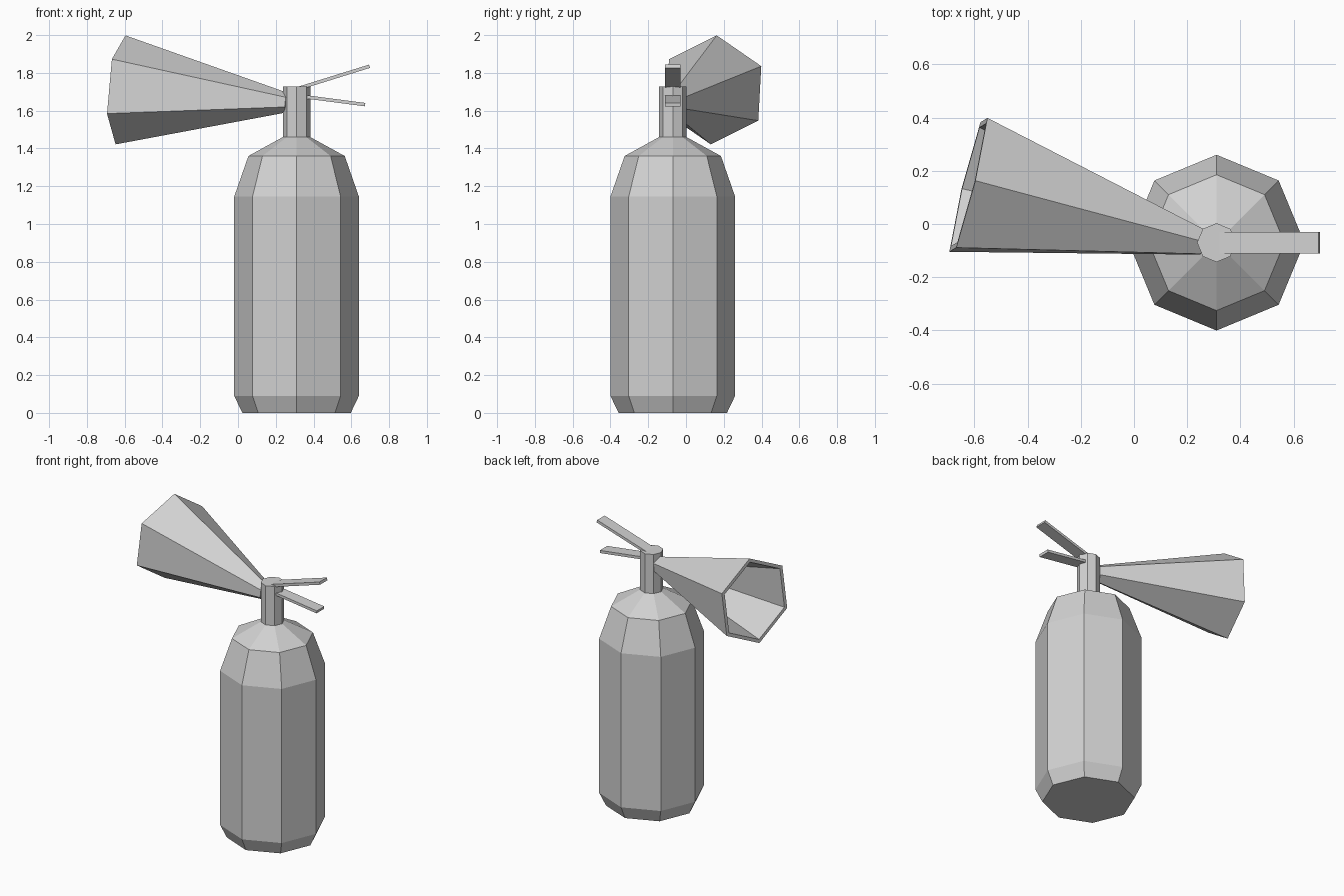
import bpy
import bmesh
from math import cos, sin, tau
from mathutils import Vector

default_cube = bpy.data.objects.get("Cube")
if default_cube:
    bpy.data.objects.remove(default_cube, do_unlink=True)

# Single material
grey = bpy.data.materials.new("light_grey")
grey.use_nodes = True
colour = (0.64, 0.64, 0.64, 1)
grey.diffuse_color = colour
grey.node_tree.nodes["Principled BSDF"].inputs["Base Color"].default_value = colour


def loft(name, rings, sides, u, v):
    """Skin a stack of regular polygons given as (centre, radius), capped at both ends."""
    bm = bmesh.new()
    loops = []
    for centre, radius in rings:
        angles = [tau * k / sides for k in range(sides)]
        loops.append([bm.verts.new(Vector(centre) + radius * (u * cos(a) + v * sin(a)))
                      for a in angles])
    for low, high in zip(loops, loops[1:]):
        for k in range(sides):
            n = (k + 1) % sides
            bm.faces.new((low[k], low[n], high[n], high[k]))
    bm.faces.new(loops[0][::-1])
    bm.faces.new(loops[-1])
    bmesh.ops.recalc_face_normals(bm, faces=bm.faces)
    mesh = bpy.data.meshes.new(name)
    bm.to_mesh(mesh)
    bm.free()
    mesh.materials.append(grey)
    obj = bpy.data.objects.new(name, mesh)
    bpy.context.collection.objects.link(obj)
    return obj


X, Y, Z = Vector((1, 0, 0)), Vector((0, 1, 0)), Vector((0, 0, 1))
CX, CY = 0.31, -0.07


def upright(name, profile):
    """Eight-sided upright body from (height, radius) pairs."""
    return loft(name, [((CX, CY, z), r) for z, r in profile], 8, X, Y)


# Tank with chamfered base and sloping shoulders, and the valve neck
upright("tank", [(0, 0.287), (0.09, 0.33), (1.145, 0.33), (1.36, 0.255), (1.46, 0.073)])
upright("valve_neck", [(1.45, 0.073), (1.728, 0.073)])

# Hollow six-sided horn, flaring away from the neck
throat = Vector((0.26, -0.07, 1.642))
mouth = Vector((-0.622, 0.147, 1.71))
axis = (mouth - throat).normalized()
up = Vector((0.11, 0.05, 1))
up = (up - axis * up.dot(axis)).normalized()
side = axis.cross(up)
loft("horn", [(throat, 0.052), (mouth, 0.29), (mouth, 0.265),
              (throat + axis * 0.02, 0.03)], 6, up, side)


# Flat bars for the two levers
def lever(name, start, end, width=0.08, thickness=0.018):
    a, b = (Vector((x, CY, z)) for x, z in (start, end))
    along = (b - a).normalized()
    across = along.cross(Y) * thickness / 2
    bm = bmesh.new()
    corners = [p + s * across for p, s in ((a, -1), (b, -1), (b, 1), (a, 1))]
    face = bm.faces.new([bm.verts.new(c - Y * width / 2) for c in corners])
    extruded = bmesh.ops.extrude_face_region(bm, geom=[face])["geom"]
    bmesh.ops.translate(bm, vec=Y * width,
                        verts=[g for g in extruded if isinstance(g, bmesh.types.BMVert)])
    bmesh.ops.recalc_face_normals(bm, faces=bm.faces)
    mesh = bpy.data.meshes.new(name)
    bm.to_mesh(mesh)
    bm.free()
    mesh.materials.append(grey)
    bpy.context.collection.objects.link(bpy.data.objects.new(name, mesh))


lever("upper_lever", (0.32, 1.718), (0.696, 1.835))
lever("lower_lever", (0.32, 1.678), (0.673, 1.632))
